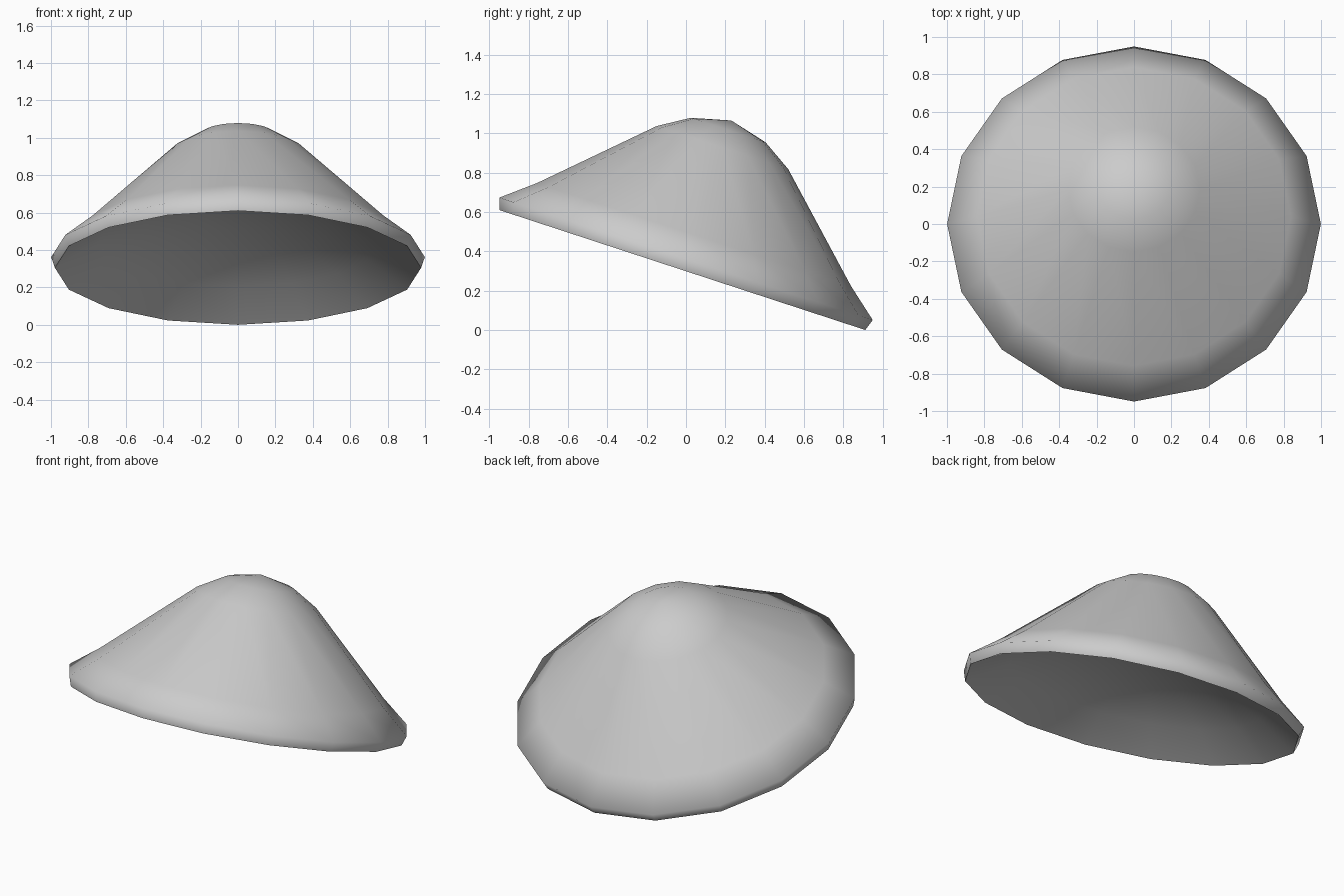
import bpy, bmesh, math
from mathutils import Matrix, Vector

cube = bpy.data.objects.get("Cube")
if cube:
    bpy.data.objects.remove(cube, do_unlink=True)

# Plain grey material
grey = bpy.data.materials.new("plain_grey")
grey.use_nodes = True
colour = (0.6, 0.6, 0.6, 1.0)
grey.diffuse_color = colour
grey.node_tree.nodes["Principled BSDF"].inputs["Base Color"].default_value = colour

SIDES = 16
TILT = math.radians(-18.15)

# Hat section (radius, height): crown down to the rim, then the domed hollow
crown = [(0, 0.8), (0.2, 0.749), (0.352, 0.655), (0.84, 0.19), (0.999, 0.06), (0.979, 0)]
hollow = [(0.75, 0.14), (0.5, 0.24), (0.25, 0.3), (0, 0.32)]

# Lathe the section around the hat's axis
bm = bmesh.new()
verts = [bm.verts.new((r, 0, h)) for r, h in crown + hollow]
edges = [bm.edges.new(pair) for pair in zip(verts, verts[1:])]
bmesh.ops.spin(bm, geom=verts + edges, cent=(0, 0, 0), axis=(0, 0, 1),
               angle=math.tau, steps=SIDES, use_duplicate=False)
bmesh.ops.remove_doubles(bm, verts=bm.verts, dist=0.0005)
bmesh.ops.dissolve_degenerate(bm, edges=bm.edges, dist=0.0005)
bmesh.ops.recalc_face_normals(bm, faces=bm.faces)

# Tip it back and set the rear of the rim on the ground
bm.transform(Matrix.Rotation(TILT, 4, 'X'))
low = min(v.co.z for v in bm.verts)
mid = (min(v.co.y for v in bm.verts) + max(v.co.y for v in bm.verts)) / 2
bmesh.ops.translate(bm, verts=bm.verts, vec=Vector((0, -mid, -low)))

mesh = bpy.data.meshes.new("conical_hat")
bm.to_mesh(mesh)
bm.free()
mesh.materials.append(grey)
hat = bpy.data.objects.new("conical_hat", mesh)
bpy.context.collection.objects.link(hat)

# Smooth crown and hollow, sharp lip at the opening
bpy.ops.object.select_all(action='DESELECT')
hat.select_set(True)
bpy.context.view_layer.objects.active = hat
bpy.ops.object.shade_smooth_by_angle(angle=math.radians(75))
